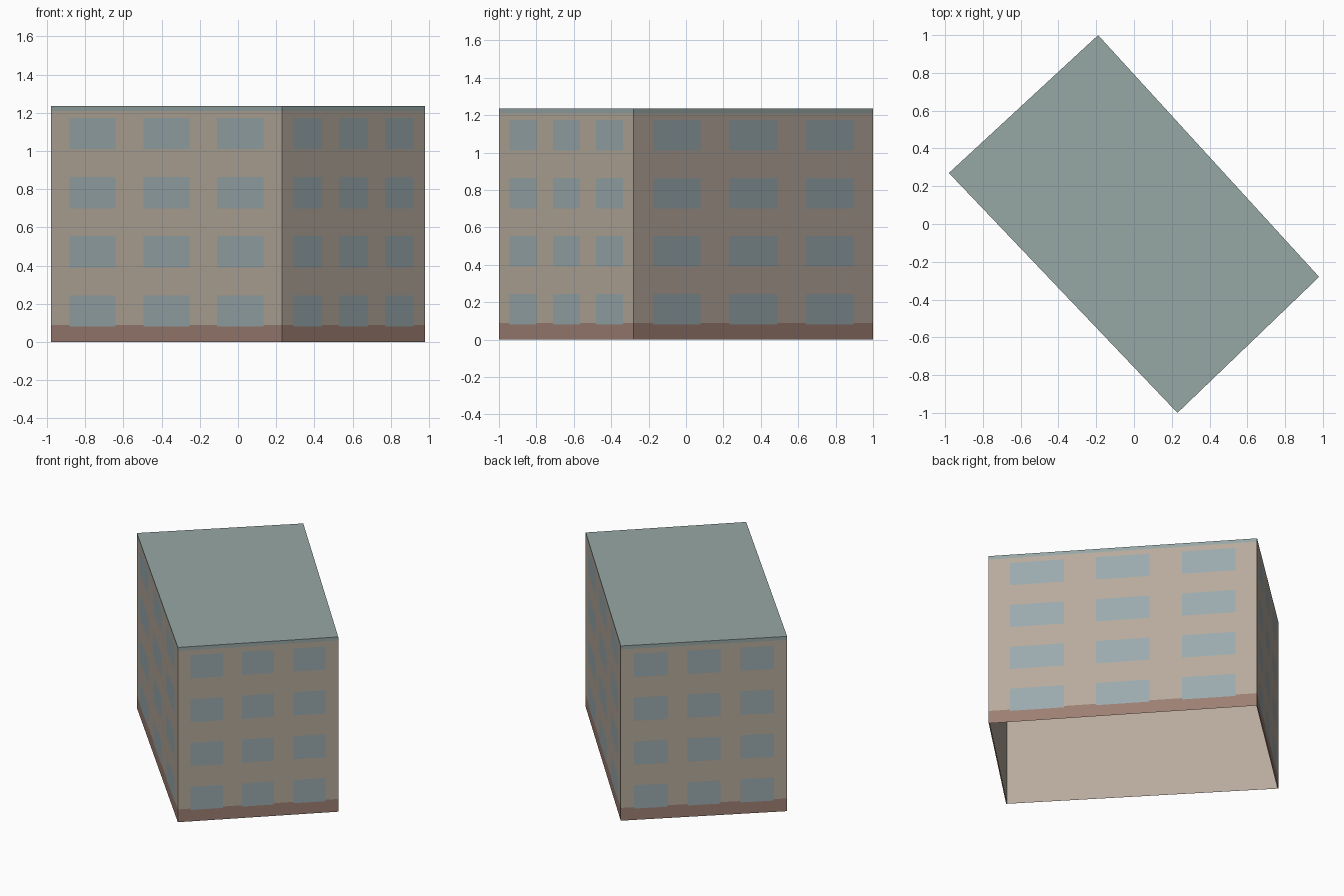
import bpy
import bmesh
from mathutils import Vector

cube = bpy.data.objects.get("Cube")
if cube:
    bpy.data.objects.remove(cube, do_unlink=True)

HEIGHT, TRIM, PLINTH = 1.235, 1.21, 0.09
CORNERS = [Vector(c) for c in ((-0.98, 0.27), (0.23, -1.0), (0.98, -0.28), (-0.19, 1.0))]
COLUMNS = [(0.08, 0.28), (0.40, 0.60), (0.72, 0.92)]
FLOORS = [(0.08 + 0.31 * i, 0.244 + 0.31 * i) for i in range(4)]


def linear(c):
    c /= 255
    return c / 12.92 if c <= 0.04045 else ((c + 0.055) / 1.055) ** 2.4


def material(name, rgb):
    m = bpy.data.materials.new(name)
    m.use_nodes = True
    colour = [linear(c) for c in rgb] + [1]
    m.diffuse_color = colour
    bsdf = m.node_tree.nodes["Principled BSDF"]
    bsdf.inputs["Base Color"].default_value = colour
    bsdf.inputs["Roughness"].default_value = 0.9
    return m


wall = material("beige wall", (182, 170, 156))
glass = material("blue grey window", (154, 169, 173))
base = material("brown plinth", (157, 127, 115))
roofing = material("grey green roof", (150, 167, 165))


def add_object(name, bm, materials):
    mesh = bpy.data.meshes.new(name)
    bm.to_mesh(mesh)
    bm.free()
    for m in materials:
        mesh.materials.append(m)
    obj = bpy.data.objects.new(name, mesh)
    bpy.context.collection.objects.link(obj)
    return obj


def inside(value, spans):
    return any(low < value < high for low, high in spans)


def paint(u, z):
    """Material slot for a facade cell centred at fraction u and height z."""
    if inside(u, COLUMNS) and inside(z, FLOORS):
        return 1
    if z < PLINTH:
        return 2
    return 3 if z > TRIM else 0


# Facades: each wall is cut along the window, plinth and roof trim lines
us = sorted({0, 1, *(u for span in COLUMNS for u in span)})
zs = sorted({0, PLINTH, TRIM, HEIGHT, *(z for span in FLOORS for z in span)})
bm = bmesh.new()
for i, start in enumerate(CORNERS):
    end = CORNERS[(i + 1) % 4]
    grid = [[bm.verts.new((*start.lerp(end, u), z)) for z in zs] for u in us]
    for a in range(len(us) - 1):
        for b in range(len(zs) - 1):
            face = bm.faces.new((grid[a][b], grid[a + 1][b],
                                 grid[a + 1][b + 1], grid[a][b + 1]))
            face.material_index = paint((us[a] + us[a + 1]) / 2, (zs[b] + zs[b + 1]) / 2)
bmesh.ops.remove_doubles(bm, verts=bm.verts, dist=0.0005)
add_object("facades", bm, [wall, glass, base, roofing])

# Inner lining: plain walls just behind the facades, open at the bottom
bm = bmesh.new()
low = [bm.verts.new((*(c * 0.994), 0)) for c in CORNERS]
high = [bm.verts.new((*(c * 0.994), HEIGHT - 0.002)) for c in CORNERS]
for i in range(4):
    j = (i + 1) % 4
    bm.faces.new((low[j], low[i], high[i], high[j]))
add_object("inner_lining", bm, [wall])

# Flat roof
bm = bmesh.new()
bm.faces.new([bm.verts.new((*c, HEIGHT)) for c in CORNERS])
add_object("roof", bm, [roofing])
